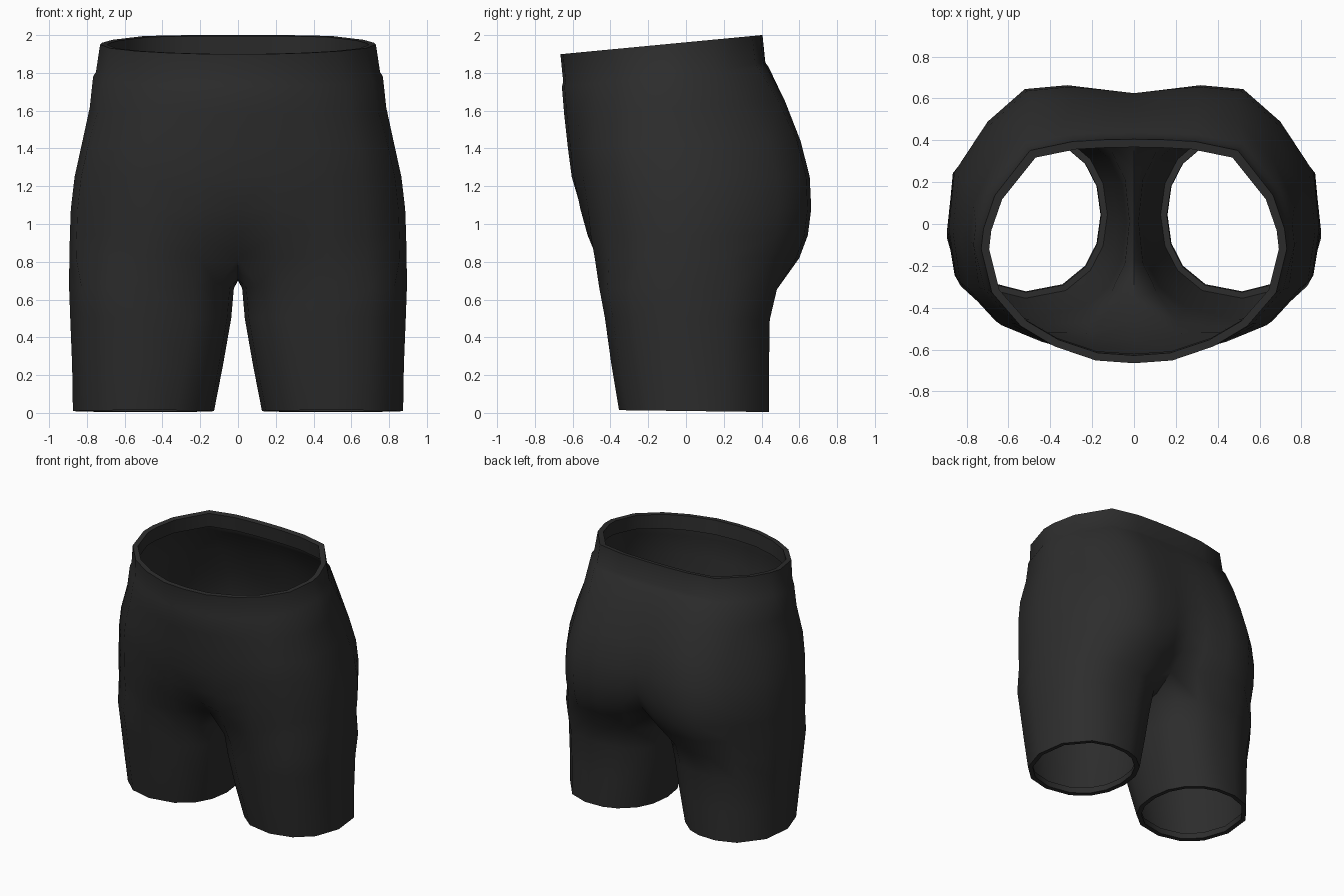
import bpy, bmesh
from math import sin, cos, radians, copysign

if "Cube" in bpy.data.objects:
    bpy.data.objects.remove(bpy.data.objects["Cube"])

# One flat fabric colour
fabric = bpy.data.materials.new("black fabric")
fabric.use_nodes = True
colour = (0.026, 0.026, 0.026, 1)
fabric.diffuse_color = colour
fabric.node_tree.nodes["Principled BSDF"].inputs["Base Color"].default_value = colour

# Half outlines of hips and waist, back centre round the side to front centre
HIPS = [(0, 1), (.15, .985), (.36, 1), (.59, .97), (.79, .72), (.97, .33), (1, -.1),
        (.96, -.48), (.765, -.77), (.53, -.9), (.23, -.97), (0, -1)]
WAIST = [(0, 1), (.18, .995), (.4, .98), (.68, .9), (.91, .5), (.985, .2), (1, .02),
         (.93, -.37), (.74, -.67), (.52, -.85), (.25, -.965), (0, -1)]
# Matching directions round one leg; the last three run along the inner thigh
ANGLES = [140, 118, 102, 82, 58, 24, -6, -36, -62, -88, -116, -140, -160, 180, 160]

# Torso: height, half width, front, back, front seam, back seam, tilt
TORSO = [
    # turned-in lip of the waistband
    (1.85, .705, -.62, .38, -.62, .38, .095),
    (1.96, .692, -.628, .367, -.628, .367, .095),
    # waistband
    (1.962, .73, -.665, .405, -.665, .405, .095),
    (1.815, .752, -.65, .42, -.65, .42, .095),
    # hips
    (1.79, .767, -.657, .437, -.657, .437, .095),
    (1.62, .785, -.645, .53, -.645, .52, .06),
    (1.42, .828, -.625, .607, -.625, .585, .03),
    (1.25, .865, -.608, .655, -.605, .625, 0),
    (1.08, .885, -.58, .663, -.555, .61, 0),
    (.94, .89, -.565, .645, -.46, .55, 0),
    (.82, .893, -.54, .60, -.35, .41, 0),
]
# Legs: height, inner x, outer x, front, back, roundness
LEGS = [
    (.66, .022, .896, -.46, .485, .8),
    (.5, .036, .89, -.43, .447, .82),
    (.25, .08, .88, -.395, .443, .86),
    (.01, .127, .876, -.355, .443, .92),
    # turned-in lip of the hem
    (.012, .16, .843, -.322, .41, .92),
    (.06, .155, .847, -.328, .41, .92),
]

bm = bmesh.new()


def torso_ring(z, w, front, back, seam_front, seam_back, tilt):
    mid, half = (front + back) / 2, (back - front) / 2
    t = min(max((z - 1.42) / .37, 0), 1)
    xs = [w * (h[0] + (k[0] - h[0]) * t) for h, k in zip(HIPS, WAIST)]
    ys = [mid + half * (h[1] + (k[1] - h[1]) * t) for h, k in zip(HIPS, WAIST)]
    ys[0], ys[-1] = seam_back, seam_front
    ys[1] += (seam_back - ys[1]) * .3
    ys[-2] += (seam_front - ys[-2]) * .3
    return [bm.verts.new((x, y, z + tilt * y)) for x, y in zip(xs, ys)]


def leg_ring(z, inner, outer, front, back, power):
    cx, rx = (inner + outer) / 2, (outer - inner) / 2
    cy, ry = (front + back) / 2, (back - front) / 2
    ring = []
    for a in map(radians, ANGLES):
        c, s = [copysign(abs(v) ** power, v) for v in (cos(a), sin(a))]
        y = cy + ry * s
        ring.append(bm.verts.new((cx + rx * c, y, z - .0125 * y)))
    return ring


def bridge(upper, lower, closed):
    n = len(upper)
    for i in range(n if closed else n - 1):
        j = (i + 1) % n
        bm.faces.new((upper[i], upper[j], lower[j], lower[i]))


# Waistband and hips
rings = [torso_ring(*row) for row in TORSO]
for a, b in zip(rings, rings[1:]):
    bridge(a, b, False)

# Crotch seam closes the last hip ring into the top of the leg
crotch = [bm.verts.new((0, y, z)) for y, z in ((-.17, .71), (.04, .70), (.25, .715))]
legs = [rings[-1] + crotch] + [leg_ring(*row) for row in LEGS]
for a, b in zip(legs, legs[1:]):
    bridge(a, b, True)

# Consistent outward normals, judged by the outermost face
bm.normal_update()
side = max(bm.faces, key=lambda f: f.calc_center_median().x)
if side.normal.x < 0:
    bmesh.ops.reverse_faces(bm, faces=bm.faces[:])

mesh = bpy.data.meshes.new("shorts")
bm.to_mesh(mesh)
bm.free()
mesh.materials.append(fabric)
shorts = bpy.data.objects.new("shorts", mesh)
bpy.context.collection.objects.link(shorts)

# Mirror the half
mirror = shorts.modifiers.new("mirror", 'MIRROR')
mirror.merge_threshold = .001

bpy.ops.object.select_all(action='DESELECT')
bpy.context.view_layer.objects.active = shorts
shorts.select_set(True)
bpy.ops.object.modifier_apply(modifier="mirror")
bpy.ops.object.shade_smooth_by_angle(angle=radians(60))
